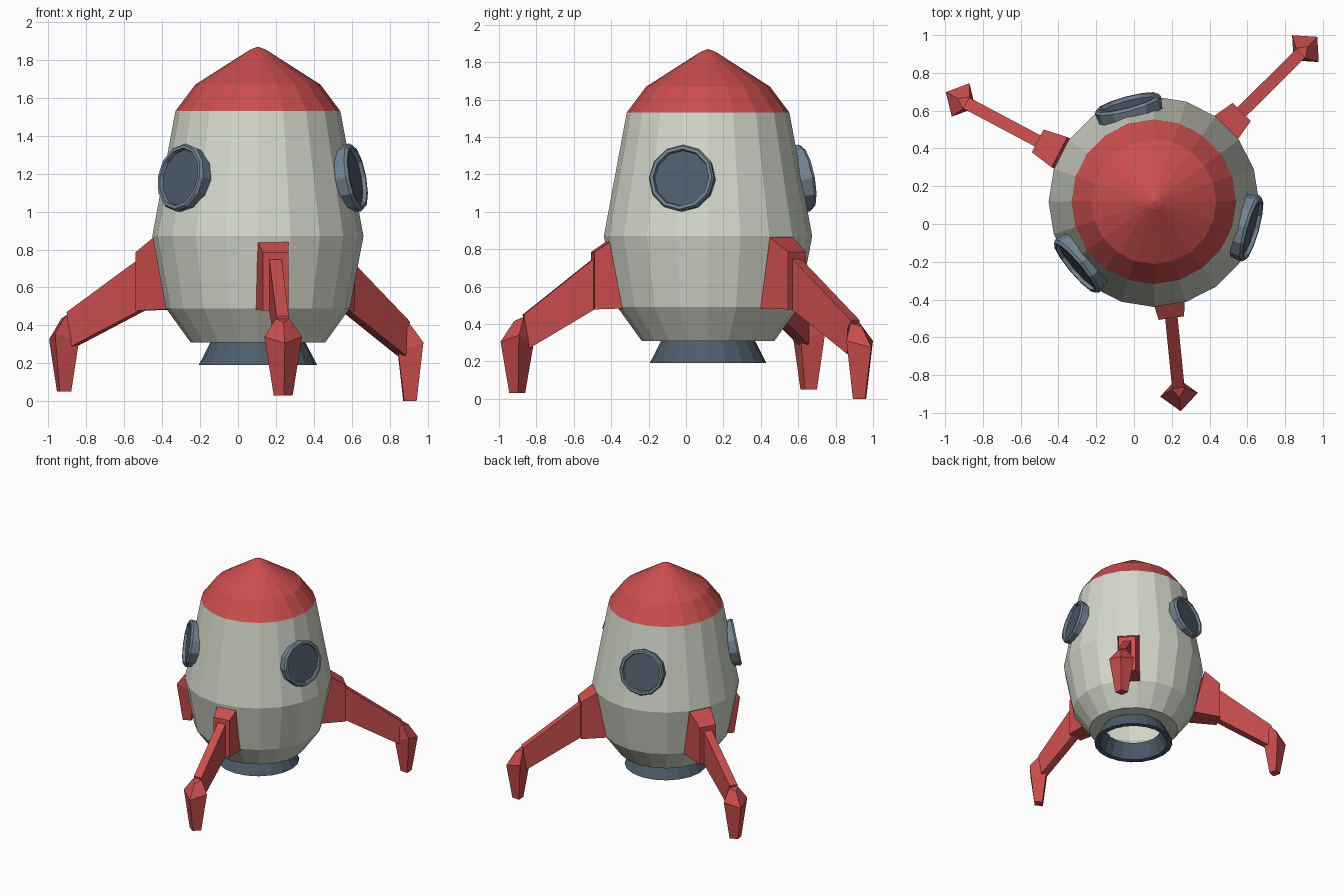
import bpy, bmesh
from math import sin, cos, pi, radians, atan2
from mathutils import Vector, Matrix

if "Cube" in bpy.data.objects:
    bpy.data.objects.remove(bpy.data.objects["Cube"])

CX, CY = 0.105, 0.118          # axis of the hull


def material(name, rgb):
    m = bpy.data.materials.new(name)
    m.diffuse_color = (*rgb, 1)
    m.use_nodes = True
    m.node_tree.nodes["Principled BSDF"].inputs["Base Color"].default_value = m.diffuse_color
    return m


RED = material("red", (0.60, 0.075, 0.075))
WHITE = material("off white", (0.66, 0.69, 0.60))
SLATE = material("dark slate", (0.075, 0.11, 0.15))
STEEL = material("steel blue", (0.17, 0.23, 0.29))


def finish(name, bm, mats, matrix=None):
    bmesh.ops.recalc_face_normals(bm, faces=bm.faces)
    if matrix:
        bm.transform(matrix)
    me = bpy.data.meshes.new(name)
    bm.to_mesh(me)
    bm.free()
    for m in mats:
        me.materials.append(m)
    ob = bpy.data.objects.new(name, me)
    bpy.context.collection.objects.link(ob)
    return ob


def skin(bm, rings, caps=True, loop=False):
    """Join equal-length rings of points with quads."""
    vs = [[bm.verts.new(p) for p in r] for r in rings]
    n = len(vs[0])
    pairs = list(zip(vs, vs[1:])) + ([(vs[-1], vs[0])] if loop else [])
    for a, b in pairs:
        for i in range(n):
            j = (i + 1) % n
            bm.faces.new((a[i], a[j], b[j], b[i]))
    if caps and not loop:
        bm.faces.new(vs[0])
        bm.faces.new(vs[-1])
    return vs


def ring(r, z, n):
    return [(r * cos(2 * pi * i / n), r * sin(2 * pi * i / n), z) for i in range(n)]


AXIS = Matrix.Translation((CX, CY, 0))

# Hull: lathed shell, open at the nozzle, red above the nose line
bm = bmesh.new()
profile = [(0.25, 0.31), (0.355, 0.31), (0.485, 0.49), (0.557, 0.87),
           (0.435, 1.53), (0.33, 1.67), (0.04, 1.855)]
vs = skin(bm, [ring(r, z, 20) for r, z in profile], caps=False)
tip = bm.verts.new((0, 0, 1.87))
for i in range(20):
    bm.faces.new((vs[-1][i], vs[-1][(i + 1) % 20], tip))
for f in bm.faces:
    f.material_index = int(f.calc_center_median().z > 1.53)
finish("hull", bm, [WHITE, RED], AXIS)

# Nozzle: thick flared ring
bm = bmesh.new()
skin(bm, [ring(r, z, 20) for r, z in
          [(0.25, 0.312), (0.312, 0.19), (0.27, 0.19), (0.215, 0.312)]], loop=True)
finish("nozzle", bm, [SLATE], AXIS)

# Portholes: steel frame with recessed dark pane, tilted to the hull slope
for k, ang in enumerate((105, -15.5, 220)):
    bm = bmesh.new()
    skin(bm, [ring(r, z, 12) for r, z in
              [(0.17, -0.09), (0.182, -0.015), (0.172, 0.0), (0.155, 0.0), (0.15, -0.02)]])
    for f in bm.faces:
        c = f.calc_center_median()
        f.material_index = int(len(f.verts) == 12 and c.z > -0.05)
    a = radians(ang)
    place = (Matrix.Translation((CX + 0.545 * cos(a), CY + 0.545 * sin(a), 1.183))
             @ Matrix.Rotation(a, 4, 'Z') @ Matrix.Rotation(radians(90 - 10.5), 4, 'Y'))
    finish(f"porthole_{k + 1}", bm, [STEEL, SLATE], place)

# Legs: wedge mount, tapered arm and faceted foot
# (mount outer centre, mount angle, foot centre, foot bottom height)
LEGS = [((0.198, -0.498), -82, (0.238, -0.90), 0.03),
        ((0.570, 0.593), 45, (0.905, 0.926), 0.0),
        ((-0.510, 0.440), 152.5, (-0.915, 0.655), 0.05)]


def frame(point, angle):
    return Matrix.Translation((*point, 0)) @ Matrix.Rotation(angle, 4, 'Z')


def rect(u_low, u_high, w, z0, z1):
    return [(u_low, -w, z0), (u_low, w, z0), (u_high, w, z1), (u_high, -w, z1)]


def diamond(u_out, u_in, w, z_out, z_side, z_in):
    m = (u_out + u_in) / 2
    return [(u_out, 0, z_out), (m, w, z_side), (u_in, 0, z_in), (m, -w, z_side)]


for k, (mount, ang, foot, zb) in enumerate(LEGS):
    bm = bmesh.new()
    skin(bm, [rect(-0.22, -0.13, 0.09, 0.485, 0.872), rect(0, 0, 0.068, 0.478, 0.785)])
    finish(f"leg_mount_{k + 1}", bm, [RED], frame(mount, radians(ang)))

    d = Vector(foot) - Vector(mount)
    a = atan2(d.y, d.x)
    dz = zb - 0.03
    bm = bmesh.new()
    skin(bm, [rect(-d.length - 0.01, -d.length - 0.01, 0.033, 0.48, 0.755),
              rect(-0.06, -0.03, 0.033, 0.27 + dz, 0.45 + dz)])
    finish(f"leg_arm_{k + 1}", bm, [RED], frame(foot, a))

    bm = bmesh.new()
    skin(bm, [diamond(0.02, -0.08, 0.035, 0.415 + dz, 0.435 + dz, 0.45 + dz),
              diamond(0.092, -0.085, 0.1, 0.305 + dz, 0.34 + dz, 0.29 + dz),
              diamond(0.045, -0.04, 0.05, zb, zb, zb)])
    finish(f"leg_foot_{k + 1}", bm, [RED], frame(foot, a))
